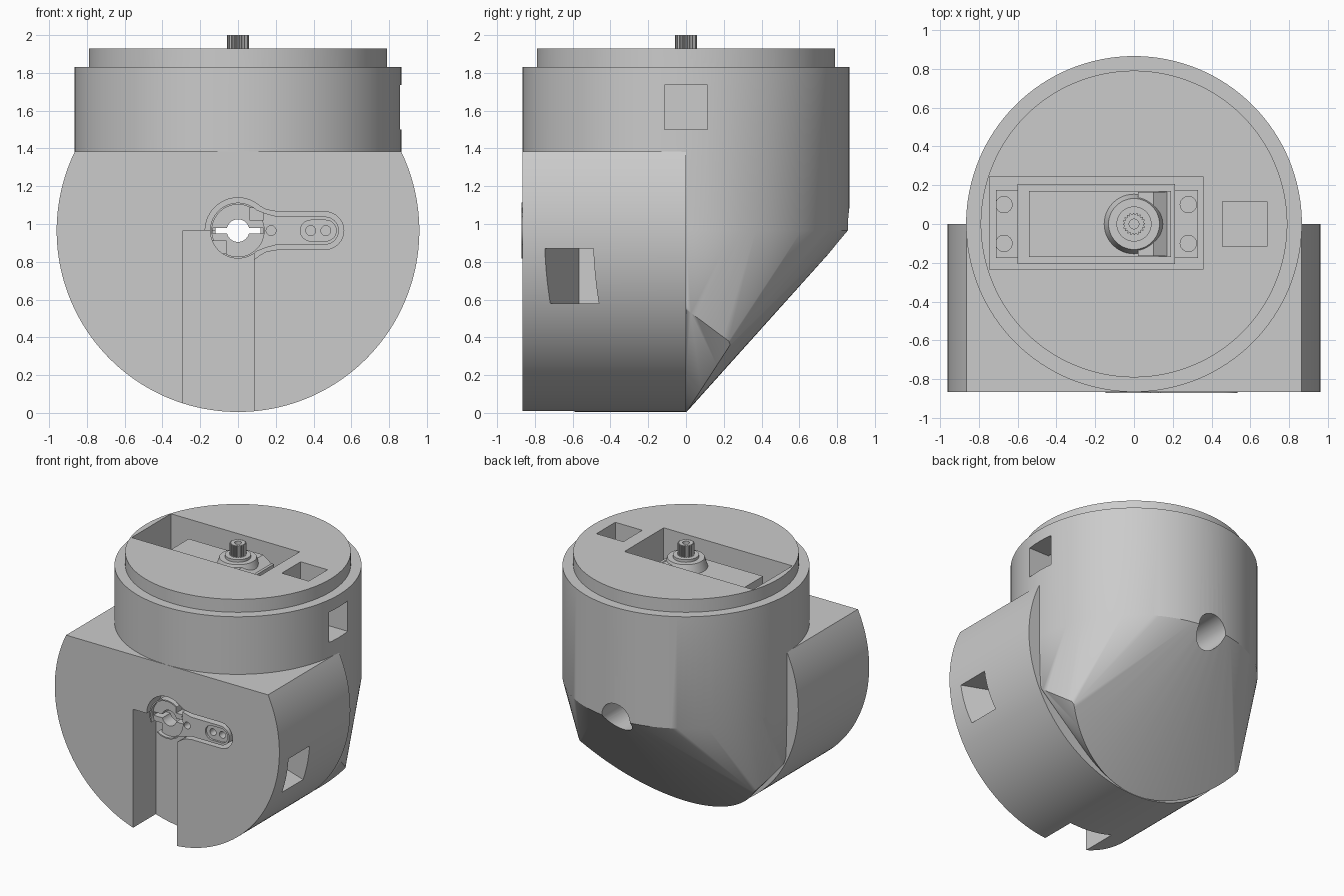
import bpy, bmesh, math
from mathutils import Matrix, Vector

cube = bpy.data.objects.get("Cube")
if cube:
    bpy.data.objects.remove(cube, do_unlink=True)

grey = bpy.data.materials.new("plain grey")
grey.use_nodes = True
grey.diffuse_color = (0.6, 0.6, 0.6, 1)
grey.node_tree.nodes["Principled BSDF"].inputs["Base Color"].default_value = (0.6, 0.6, 0.6, 1)

R, H, MID = 0.865, 0.96, 0.965      # upright radius, sideways radius, sideways axis height
FRONT = -0.866


def finish(name, bm):
    bmesh.ops.recalc_face_normals(bm, faces=bm.faces)
    mesh = bpy.data.meshes.new(name)
    bm.to_mesh(mesh)
    bm.free()
    mesh.materials.append(grey)
    obj = bpy.data.objects.new(name, mesh)
    bpy.context.collection.objects.link(obj)
    return obj


def arc(r, a0=0, a1=360, n=96, cx=0, cy=0):
    """Points along an arc; a full circle leaves out the repeated end."""
    steps = n if a1 - a0 == 360 else n + 1
    return [(cx + r * math.cos(math.radians(a0 + (a1 - a0) * i / n)),
             cy + r * math.sin(math.radians(a0 + (a1 - a0) * i / n))) for i in range(steps)]


def prism(name, pts, lo, hi, axis="z", scale=1.0):
    """Extrude an outline along z (x, y points) or along y (x, z points)."""
    bm = bmesh.new()
    place = (lambda p, h: (p[0], p[1], h)) if axis == "z" else (lambda p, h: (p[0], h, p[1]))
    a = [bm.verts.new(place(p, lo)) for p in pts]
    b = [bm.verts.new(place((p[0] * scale, p[1] * scale), hi)) for p in pts]
    bm.faces.new(a)
    bm.faces.new(b)
    for i in range(len(pts)):
        j = (i + 1) % len(pts)
        bm.faces.new((a[i], a[j], b[j], b[i]))
    return finish(name, bm)


def box(name, x, y, z):
    return prism(name, [(x[0], y[0]), (x[1], y[0]), (x[1], y[1]), (x[0], y[1])], *z)


def combine(obj, others, operation):
    """Boolean the other objects into obj and discard them."""
    for other in others:
        other.hide_render = True
        mod = obj.modifiers.new(operation.lower(), "BOOLEAN")
        mod.operation, mod.solver, mod.object = operation, "EXACT", other
        bpy.context.view_layer.update()
        mesh = bpy.data.meshes.new_from_object(
            obj.evaluated_get(bpy.context.evaluated_depsgraph_get()))
        obj.modifiers.clear()
        obj.data = mesh
        bpy.data.objects.remove(other, do_unlink=True)


# Upright drum flowing into the sloped back
bm = bmesh.new()
for z in (1.83, MID):
    for x, y in arc(R, n=128):
        bm.verts.new((x, y, z))
corner_z, side_z = 0.37, MID - math.sqrt(H * H - R * R)
for x, z in arc(H, 180, 360, 120, 0, MID):
    if abs(x) <= R:
        if z < corner_z:
            y = 0.24 * z / corner_z
        else:
            y = 0.24 * (side_z - z) / (side_z - corner_z)
        bm.verts.new((x, max(y, 0), z))
hull = bmesh.ops.convex_hull(bm, input=bm.verts)
loose = [v for v in bm.verts if not v.link_faces]
bmesh.ops.delete(bm, geom=loose, context="VERTS")
body = finish("joint_housing", bm)

# Sideways drum with a flat top, and the stepped lid
cut = math.degrees(math.asin((1.385 - MID) / H))
side_drum = prism("side_drum", arc(H, 180 - cut, 360 + cut, 144, 0, MID), FRONT, 0, "y")
lid = prism("lid", arc(0.79, n=128), 1.75, 1.93)
combine(body, [side_drum, lid], "UNION")


def horn_outline(grow=0.0):
    """Round hub blending into a straight rounded arm."""
    hub = [(x, z + MID) for x, z in arc(0.148 + grow, 48, 312, 40)]
    low = [(0.15, MID - 0.09 - grow * 0.8), (0.21, MID - 0.074 - grow)]
    tip = arc(0.074 + grow, -90, 90, 20, 0.46, MID)
    high = [(x, 2 * MID - z) for x, z in reversed(low)]
    return hub + low + tip + high


# Openings: motor pocket, cable shafts, front channel, horn recess, axle bore
side_slot = box("side_slot", (-0.38, 0.3), (-0.12, 0.12), (0.58, 0.87))
side_slot.data.transform(Matrix.Translation((0.88, -0.59, 0)) @ Matrix.Rotation(math.radians(-21), 4, "Z"))
combine(body, [
    box("motor_pocket", (-0.745, 0.355), (-0.235, 0.245), (1.57, 2.1)),
    box("cable_shaft", (0.455, 0.685), (-0.115, 0.115), (1.5, 2.1)),
    box("cable_exit", (0.455, 1.1), (-0.115, 0.115), (1.5, 1.735)),
    box("front_channel", (-0.29, 0.085), (-1, -0.59), (-0.1, MID)),
    prism("horn_recess", horn_outline(0.026), -1, -0.72, "y"),
    prism("axle_bore", arc(0.12, n=48, cy=MID), -0.8, 1, "y"),
    side_slot,
], "DIFFERENCE")

# Front horn with its bore, slit and screw holes
horn = prism("front_horn", horn_outline(), -0.87, -0.74, "y")
long_slot = arc(0.055, -90, 90, 16, 0.465, MID) + arc(0.055, 90, 270, 16, 0.385, MID)
cutters = [
    prism("hub_dish", arc(0.138, n=48, cy=MID), -1, -0.84, "y"),
    prism("arm_dish", long_slot, -1, -0.855, "y"),
    prism("hub_bore", arc(0.06, n=32, cy=MID), -1, 0, "y"),
    box("hub_slit", (-0.135, 0.135), (-1, -0.5), (MID - 0.014, MID + 0.014)),
    box("upper_notch", (0.06, 0.135), (-1, -0.77), (MID + 0.055, MID + 0.12)),
    box("lower_notch", (-0.135, -0.06), (-1, -0.77), (MID - 0.12, MID - 0.055)),
]
for x in (0.175, 0.385, 0.465):
    cutters.append(prism("screw_hole", arc(0.026, n=24, cx=x, cy=MID), -1, -0.78, "y"))
combine(horn, cutters, "DIFFERENCE")

# Motor: case, flange, mounting ears with open screw holes
case = box("motor_case", (-0.54, 0.19), (-0.17, 0.17), (1.56, 1.82))
flange = box("motor_flange", (-0.6, 0.21), (-0.205, 0.205), (1.56, 1.72))
ears = box("motor_ears", (-0.71, 0.33), (-0.175, 0.175), (1.56, 1.64))
holes = [prism("ear_hole", arc(0.042, n=24, cx=x, cy=y), 1.6, 1.9)
         for x in (-0.67, 0.28) for y in (-0.1, 0.1)]
combine(ears, holes, "DIFFERENCE")

# Gear boss with a sloping shoulder, bearing ring and toothed shaft
boss = prism("gear_boss", arc(0.16, n=48), 1.8, 1.89, scale=0.82)
shoulder = prism("gear_shoulder", [(0.02, 1.81), (0.185, 1.81), (0.1, 1.87), (0.02, 1.87)], -0.165, 0.165, "y")
ring = prism("bearing_ring", arc(0.09, n=40), 1.87, 1.91)
teeth = 20
spline = []
for i in range(teeth * 4):
    r = 0.058 if i % 4 < 2 else 0.049
    a = 2 * math.pi * i / (teeth * 4)
    spline.append((r * math.cos(a), r * math.sin(a)))
shaft = prism("output_shaft", spline, 1.88, 2.0)
combine(shaft, [prism("shaft_screw_hole", arc(0.025, n=24), 1.95, 2.1)], "DIFFERENCE")

# Smooth the rounded surfaces, keep the edges crisp
bpy.ops.object.select_all(action="DESELECT")
for obj in (body, horn, case, flange, ears, boss, shoulder, ring):
    obj.select_set(True)
bpy.context.view_layer.objects.active = body
bpy.ops.object.shade_smooth_by_angle(angle=math.radians(25))
